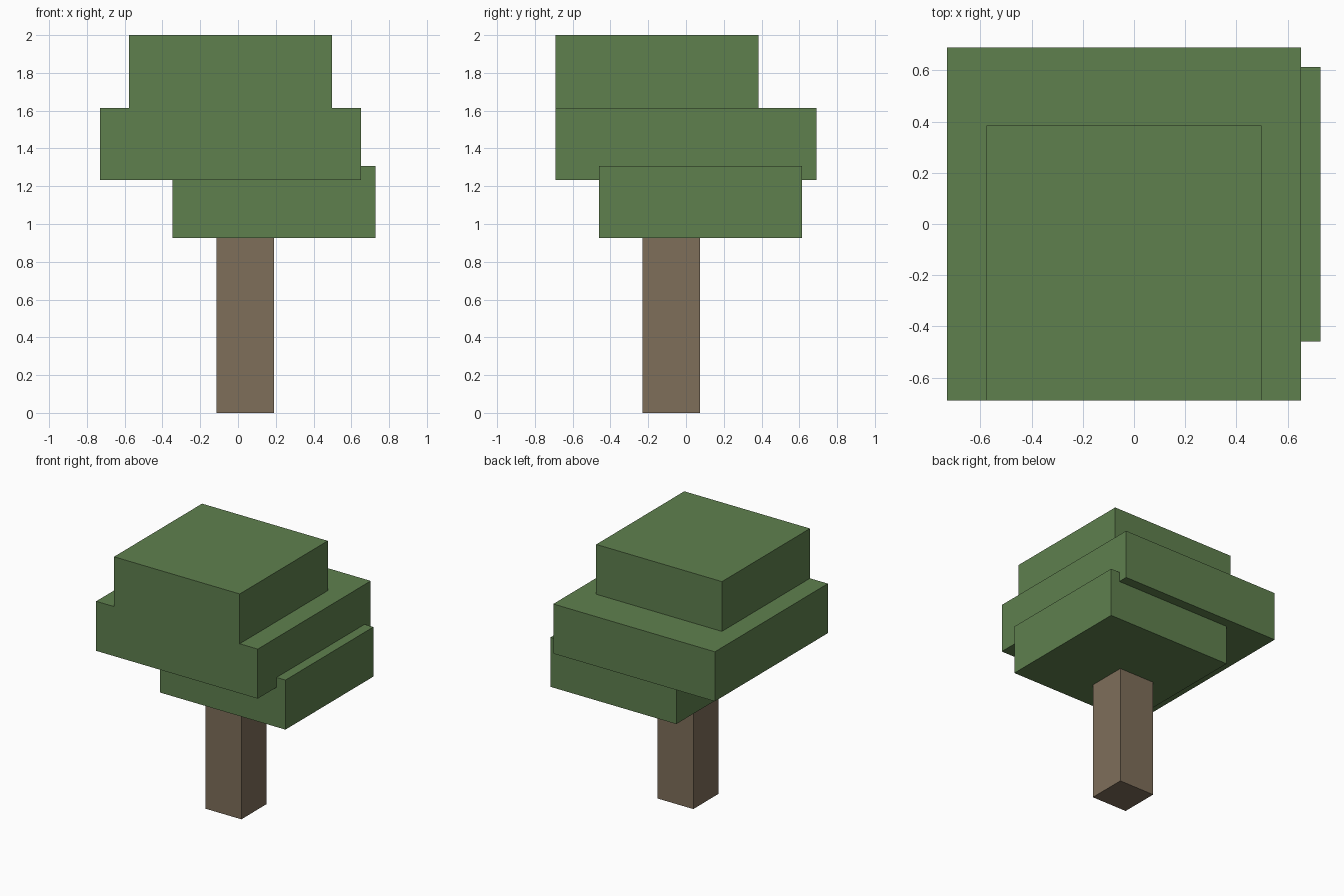
import bpy
import bmesh
from mathutils import Vector

cube = bpy.data.objects.get("Cube")
if cube:
    bpy.data.objects.remove(cube, do_unlink=True)


def make_material(name, rgb):
    mat = bpy.data.materials.new(name)
    mat.use_nodes = True
    color = (*rgb, 1.0)
    mat.diffuse_color = color
    bsdf = next(n for n in mat.node_tree.nodes if n.type == "BSDF_PRINCIPLED")
    bsdf.inputs["Base Color"].default_value = color
    return mat


def make_box(name, low, high, mat):
    """Flat-shaded block spanning two opposite corners."""
    low, high = Vector(low), Vector(high)
    size = high - low
    bm = bmesh.new()
    bmesh.ops.create_cube(bm, size=1)
    bmesh.ops.scale(bm, vec=size, verts=bm.verts)
    mesh = bpy.data.meshes.new(name)
    bm.to_mesh(mesh)
    bm.free()
    mesh.materials.append(mat)
    obj = bpy.data.objects.new(name, mesh)
    obj.location = (low + high) / 2
    bpy.context.collection.objects.link(obj)
    return obj


bark = make_material("bark_brown", (0.209, 0.156, 0.102))
leaf = make_material("leaf_green", (0.114, 0.216, 0.076))

# Trunk
make_box("trunk", (-0.115, -0.23, 0), (0.19, 0.075, 0.925), bark)

# Three offset foliage slabs, the lower two overlapping
make_box("lower_foliage", (-0.347, -0.46, 0.925), (0.728, 0.614, 1.308), leaf)
make_box("middle_foliage", (-0.73, -0.69, 1.232), (0.652, 0.69, 1.615), leaf)
make_box("upper_foliage", (-0.577, -0.69, 1.615), (0.498, 0.385, 2.0), leaf)
